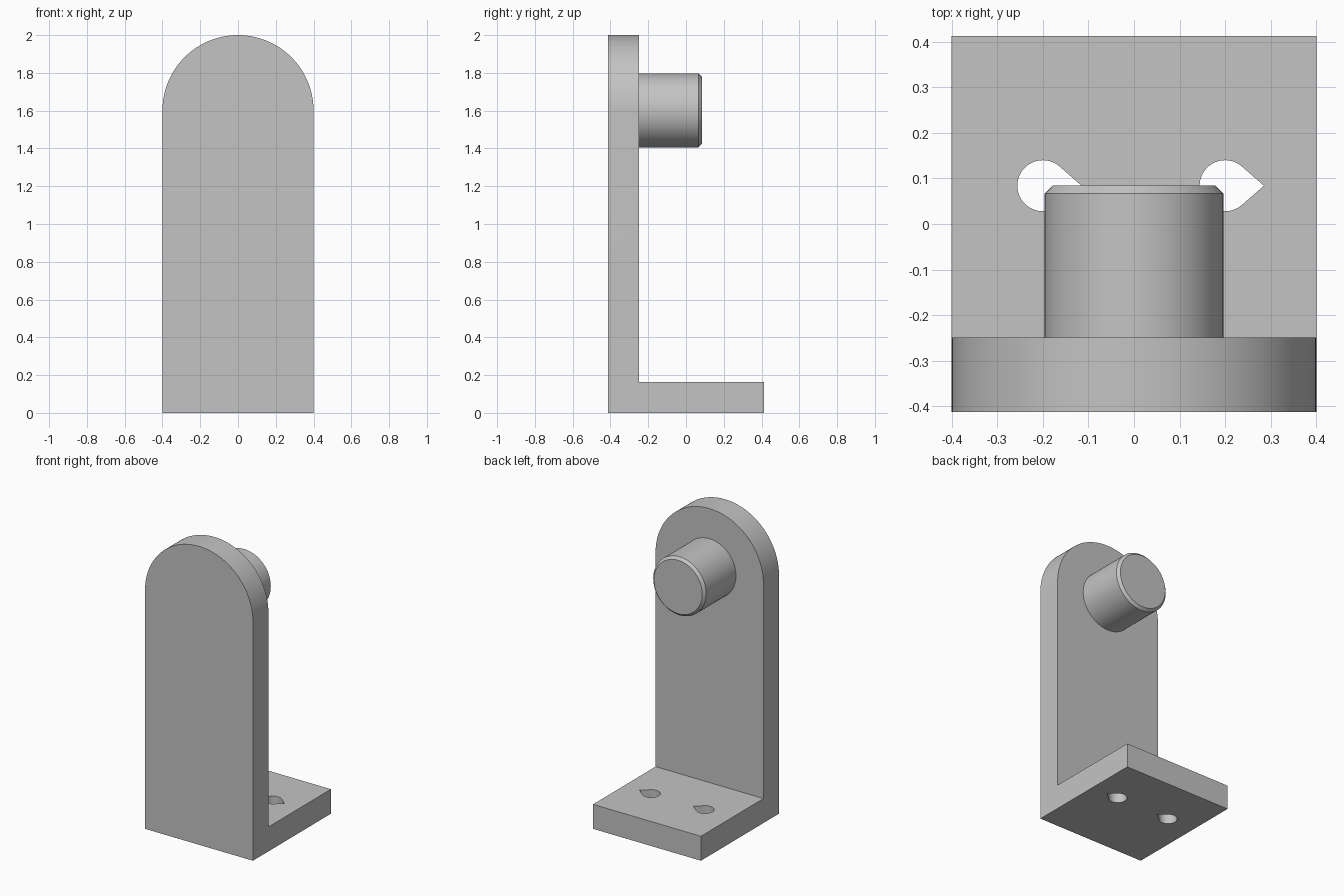
import bpy, bmesh, math
from mathutils import Matrix, Vector

cube = bpy.data.objects.get("Cube")
if cube:
    bpy.data.objects.remove(cube, do_unlink=True)

WIDTH, DEPTH, HEIGHT, THICK = 0.8, 0.826, 2.0, 0.164
FRONT, BACK = -DEPTH / 2, DEPTH / 2
PLATE_BACK = FRONT + THICK
ARC_Z = HEIGHT - WIDTH / 2

grey = bpy.data.materials.new("plain grey")
grey.use_nodes = True
colour = (0.55, 0.55, 0.55, 1)
grey.diffuse_color = colour
grey.node_tree.nodes["Principled BSDF"].inputs["Base Color"].default_value = colour


def prism(name, outline, sweep):
    """Extrude a closed outline of 3D points along a vector."""
    bm = bmesh.new()
    face = bm.faces.new([bm.verts.new(p) for p in outline])
    out = bmesh.ops.extrude_face_region(bm, geom=[face])
    verts = [v for v in out["geom"] if isinstance(v, bmesh.types.BMVert)]
    bmesh.ops.translate(bm, verts=verts, vec=sweep)
    bmesh.ops.recalc_face_normals(bm, faces=bm.faces)
    return add(name, bm)


def add(name, bm):
    mesh = bpy.data.meshes.new(name)
    bm.to_mesh(mesh)
    bm.free()
    mesh.materials.append(grey)
    obj = bpy.data.objects.new(name, mesh)
    bpy.context.collection.objects.link(obj)
    return obj


def arc(radius, start, end, steps):
    for i in range(steps + 1):
        a = start + (end - start) * i / steps
        yield radius * math.cos(a), radius * math.sin(a)


def smooth(obj):
    bpy.ops.object.select_all(action="DESELECT")
    obj.select_set(True)
    bpy.context.view_layer.objects.active = obj
    bpy.ops.object.shade_smooth_by_angle(angle=math.radians(30))


def boolean(obj, cutter, operation):
    mod = obj.modifiers.new(operation.lower(), "BOOLEAN")
    mod.object, mod.operation, mod.solver = cutter, operation, "EXACT"
    bpy.context.view_layer.objects.active = obj
    bpy.ops.object.modifier_apply(modifier=mod.name)
    bpy.data.objects.remove(cutter, do_unlink=True)


# L-shaped bracket body
side = [(FRONT, 0), (BACK, 0), (BACK, THICK), (PLATE_BACK, THICK),
        (PLATE_BACK, HEIGHT), (FRONT, HEIGHT)]
bracket = prism("bracket", [(-WIDTH / 2, y, z) for y, z in side], (WIDTH, 0, 0))

# Rounded top, trimmed by an arched outline
arch = [(-WIDTH, -WIDTH), (WIDTH, -WIDTH), (WIDTH, ARC_Z)]
arch += [(x, ARC_Z + z) for x, z in arc(WIDTH / 2, 0, math.pi, 64)]
arch += [(-WIDTH, ARC_Z)]
trim = prism("arch_trim", [(x, -1, z) for x, z in arch], (0, 2, 0))
boolean(bracket, trim, "INTERSECT")

# Teardrop screw holes, both pointing the same way
HOLE_R, TIP, HOLE_Y = 0.056, 0.085, 0.084
tangent = math.acos(HOLE_R / TIP)
for cx in (-0.2, 0.2):
    drop = list(arc(HOLE_R, tangent, 2 * math.pi - tangent, 40)) + [(TIP, 0)]
    cutter = prism("hole_cutter", [(cx + x, HOLE_Y + y, -THICK) for x, y in drop],
                   (0, 0, 3 * THICK))
    boolean(bracket, cutter, "DIFFERENCE")
smooth(bracket)

# Round peg with a chamfered end
PEG_R, PEG_END, CHAMFER, SINK = 0.196, 0.084, 0.017, 0.05
start = PLATE_BACK - SINK
length = PEG_END - start
bm = bmesh.new()
bmesh.ops.create_cone(bm, cap_ends=True, segments=96, radius1=PEG_R, radius2=PEG_R,
                      depth=length)
end_rim = [e for e in bm.edges if all(v.co.z > 0 for v in e.verts)]
bmesh.ops.bevel(bm, geom=end_rim, offset=CHAMFER, segments=1, affect="EDGES")
bm.transform(Matrix.Translation(Vector((0, start + length / 2, ARC_Z + 0.002)))
             @ Matrix.Rotation(-math.pi / 2, 4, "X"))
peg = add("peg", bm)
smooth(peg)
